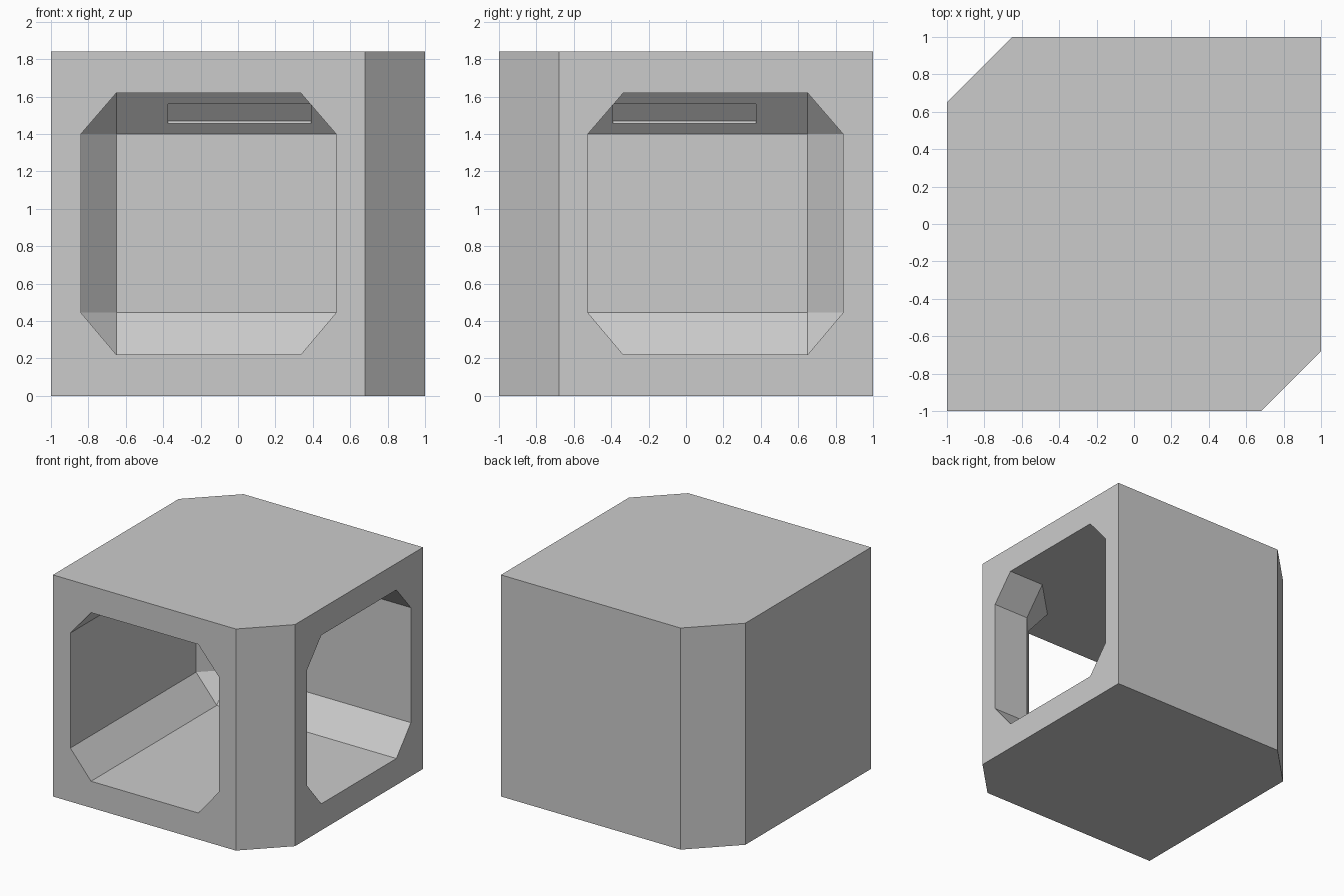
import bpy, bmesh
from mathutils import Vector

if "Cube" in bpy.data.objects:
    bpy.data.objects.remove(bpy.data.objects["Cube"])

H = 1.84


def loft(name, layers):
    """Closed solid through layers of equally long point loops."""
    bm = bmesh.new()
    rings = [[bm.verts.new(p) for p in layer] for layer in layers]
    n = len(rings[0])
    for a, b in zip(rings, rings[1:]):
        for i in range(n):
            j = (i + 1) % n
            bm.faces.new((a[i], a[j], b[j], b[i]))
    bm.faces.new(rings[0][::-1])
    bm.faces.new(rings[-1])
    bmesh.ops.remove_doubles(bm, verts=bm.verts, dist=0.0001)
    bmesh.ops.recalc_face_normals(bm, faces=bm.faces)
    me = bpy.data.meshes.new(name)
    bm.to_mesh(me)
    bm.free()
    ob = bpy.data.objects.new(name, me)
    bpy.context.collection.objects.link(ob)
    return ob


def level(pts, z):
    return [(x, y, z) for x, y in pts]


def cut(target, cutter):
    cutter.hide_render = True
    mod = target.modifiers.new("cut", 'BOOLEAN')
    mod.operation = 'DIFFERENCE'
    mod.solver = 'EXACT'
    mod.object = cutter
    bpy.context.view_layer.objects.active = target
    bpy.ops.object.modifier_apply(modifier=mod.name)
    bpy.data.objects.remove(cutter)


# Outer block with two chamfered vertical corners
outer = [(-1, -1), (0.68, -1), (1, -0.68), (1, 1), (-0.65, 1), (-1, 0.65)]
shell = loft("open_corner_shell", [level(outer, 0), level(outer, H)])

# Chamfered room, open to the front and right, leaving a corner pillar
E = 1.2
wide = [(-0.84, -E), (0.525, -E), (0.525, -0.67), (0.67, -0.525),
        (E, -0.525), (E, 0.84), (-0.65, 0.84), (-0.84, 0.65)]
narrow = [(-0.65, -E), (0.335, -E), (0.335, -0.67), (0.67, -0.335),
          (E, -0.335), (E, 0.65), (-0.65, 0.65), (-0.65, 0.65)]
cut(shell, loft("room_cutter", [level(narrow, 0.22), level(wide, 0.445),
                                level(wide, 1.4), level(narrow, 1.62)]))

# Shallow slots in the upper slopes of the back and left walls
low, high = Vector((0, 0.7925, 1.455)), Vector((0, 0.702, 1.56))
normal = Vector((0, 0.757, 0.654))
section = [low - normal * 0.03, high - normal * 0.03,
           high + normal * 0.023, low + normal * 0.023]
slot = [[(x, p.y, p.z) for p in section] for x in (-0.375, 0.39)]
cut(shell, loft("back_slot_cutter", slot))
cut(shell, loft("left_slot_cutter",
                [[(-y, -x, z) for x, y, z in ring] for ring in slot]))
